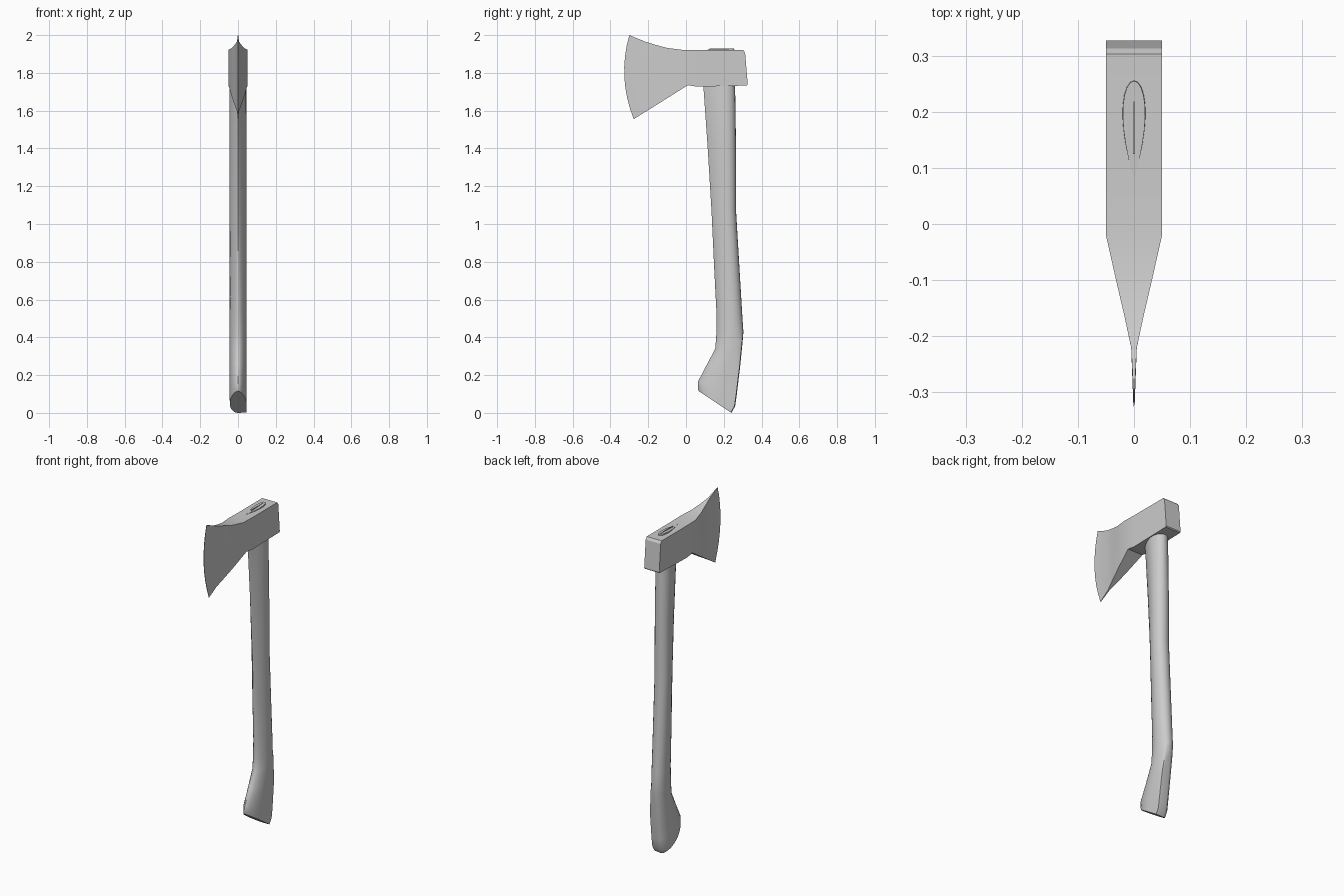
import bpy, bmesh
from math import sin, cos, pi, radians
from mathutils import Vector

if "Cube" in bpy.data.objects:
    bpy.data.objects.remove(bpy.data.objects["Cube"])


def loft(name, rings, angle=30):
    """Skin a list of equal-length point rings and cap both ends."""
    bm = bmesh.new()
    loops = [[bm.verts.new(p) for p in ring] for ring in rings]
    n = len(loops[0])
    for a, b in zip(loops, loops[1:]):
        for i in range(n):
            j = (i + 1) % n
            bm.faces.new((a[i], a[j], b[j], b[i]))
    bm.faces.new(loops[0])
    bm.faces.new(loops[-1])
    bmesh.ops.recalc_face_normals(bm, faces=bm.faces)
    me = bpy.data.meshes.new(name)
    bm.to_mesh(me)
    bm.free()
    ob = bpy.data.objects.new(name, me)
    bpy.context.collection.objects.link(ob)
    bpy.ops.object.select_all(action='DESELECT')
    ob.select_set(True)
    bpy.context.view_layer.objects.active = ob
    bpy.ops.object.shade_smooth_by_angle(angle=radians(angle))
    return ob


def head_ring(yt, zt, yb, zb, hw, bulge, rows=8):
    """Upright slice through the head; bulge bows it towards the cutting edge."""
    side = []
    for k in range(rows + 1):
        f = k / rows
        side.append((hw, yb + (yt - yb) * f - bulge * 4 * f * (1 - f), zb + (zt - zb) * f))
    return side + [(-x, y, z) for x, y, z in reversed(side)]


# Axe head, poll to cutting edge: top y, top z, bottom y, bottom z, half width, bulge
head = [
    (0.313, 1.905, 0.327, 1.738, 0.05, 0),
    (0.303, 1.92, 0.322, 1.733, 0.05, 0),
    (0.06, 1.92, 0.06, 1.727, 0.05, 0),
    (-0.02, 1.922, 0.01, 1.735, 0.05, 0),
    (-0.10, 1.932, -0.09, 1.672, 0.032, 0),
    (-0.16, 1.948, -0.155, 1.631, 0.018, 0),
    (-0.22, 1.967, -0.21, 1.597, 0.005, 0.004),
    (-0.30, 2.0, -0.277, 1.555, 0.001, 0.038),
]
loft("axe_head", [head_ring(*s) for s in head], 20)


def handle_ring(yf, zf, yb, zb, w, tear, square, n=24):
    """Handle section: teardrop pointed at the front, squared at the back of one side."""
    front, back = Vector((0, yf, zf)), Vector((0, yb, zb))
    pts = []
    for k in range(n):
        t = 2 * pi * k / n
        x = w * sin(t)
        x *= (1 - tear) + tear * abs(sin(t / 2)) / 0.77
        if pi / 2 <= t < pi - 0.01:
            x += (w - x) * square
        p = front.lerp(back, (1 - cos(t)) / 2)
        pts.append((x, p.y, p.z))
    return pts


# Handle, knob to eye: front y, z, back y, z, half width, teardrop, squareness
handle = [
    (0.068, 0.115, 0.24, 0.0, 0.044, 0.3, 1),
    (0.063, 0.13, 0.26, 0.035, 0.045, 0.3, 1),
    (0.063, 0.165, 0.268, 0.09, 0.045, 0.3, 1),
    (0.11, 0.255, 0.286, 0.24, 0.045, 0.3, 0.9),
    (0.155, 0.34, 0.300, 0.38, 0.045, 0.3, 0.5),
    (0.161, 0.42, 0.304, 0.43, 0.045, 0.3, 0),
    (0.162, 0.52, 0.299, 0.50, 0.045, 0.4, 0),
    (0.150, 0.75, 0.284, 0.75, 0.045, 0.6, 0),
    (0.135, 1.07, 0.265, 1.07, 0.045, 0.9, 0),
    (0.115, 1.40, 0.265, 1.40, 0.045, 1, 0),
    (0.092, 1.73, 0.260, 1.73, 0.045, 1, 0),
    (0.082, 1.90, 0.257, 1.90, 0.022, 1, 0),
    (0.080, 1.921, 0.255, 1.929, 0.020, 1, 0),
]
loft("handle", [handle_ring(*s) for s in handle], 40)

# Thin wedge driven into the top of the handle
wedge = [[(sx * 0.0015, y, z) for sx, y in ((-1, 0.125), (1, 0.125), (1, 0.24), (-1, 0.24))]
         for z in (1.88, 1.930)]
loft("eye_wedge", wedge)
